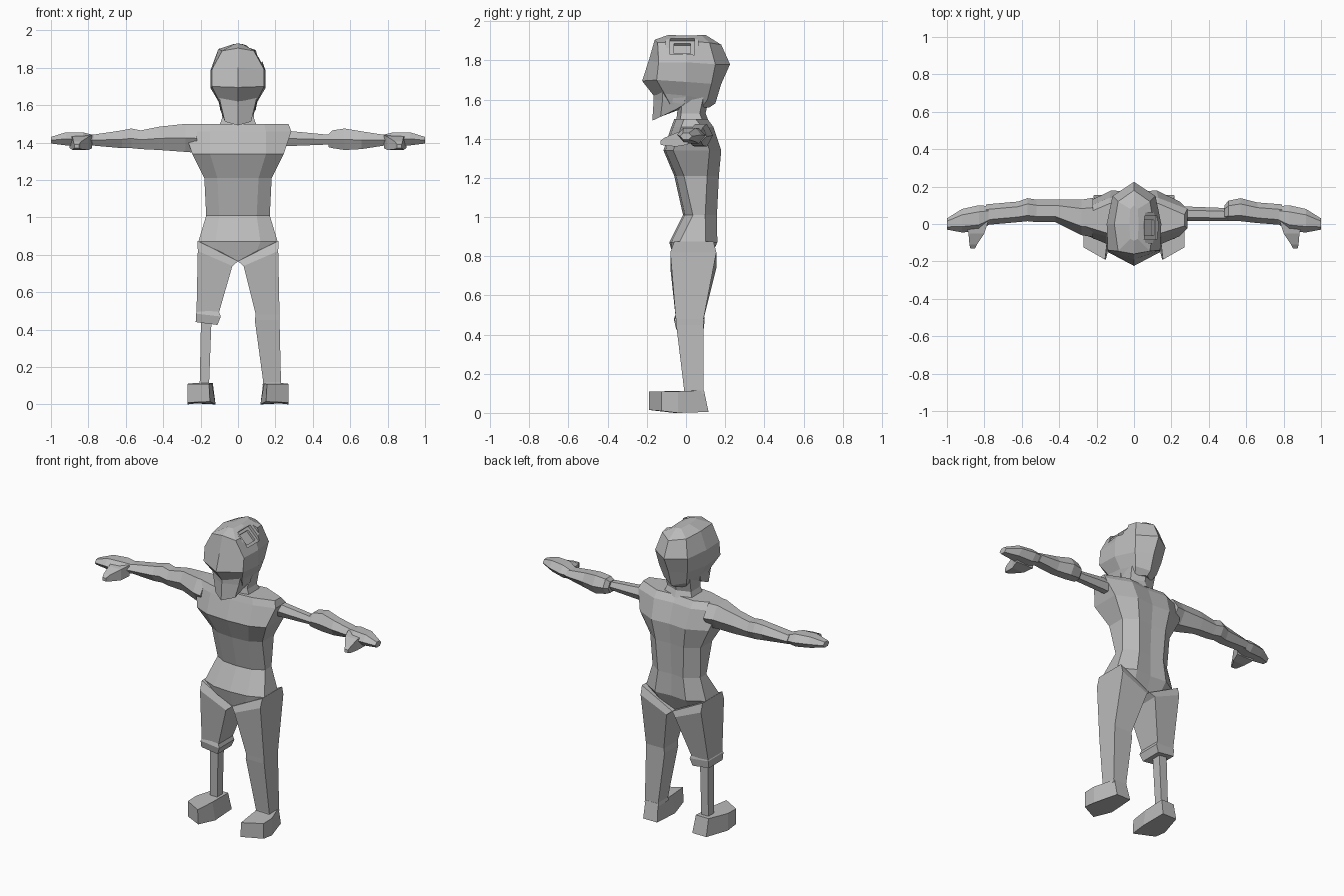
import bpy, bmesh, math
from mathutils import Vector

grey = bpy.data.materials.new("plain grey")
grey.diffuse_color = (0.5, 0.5, 0.5, 1)


def loft(name, rings):
    """Skin a list of equal-length point rings and cap both ends."""
    bm = bmesh.new()
    vs = [[bm.verts.new(p) for p in r] for r in rings]
    n = len(rings[0])
    for a, b in zip(vs, vs[1:]):
        for i in range(n):
            j = (i + 1) % n
            bm.faces.new((a[i], a[j], b[j], b[i]))
    bm.faces.new(vs[0])
    bm.faces.new(vs[-1])
    bmesh.ops.recalc_face_normals(bm, faces=bm.faces)
    me = bpy.data.meshes.new(name)
    bm.to_mesh(me)
    bm.free()
    me.materials.append(grey)
    ob = bpy.data.objects.new(name, me)
    bpy.context.collection.objects.link(ob)
    return ob


def mirrored(half):
    """Close a half outline (front centre to back centre) across x = 0."""
    return list(half) + [(-x, y, z) for x, y, z in half[-2:0:-1]]


def limb_x(name, side, sections):
    """Six-sided tube along x; sections are x, y0, y1, z0, z1."""
    rings = []
    for x, y0, y1, z0, z1 in sections:
        m, d = (z0 + z1) / 2, (y1 - y0) * 0.25
        rings.append([(side * x, y, z) for y, z in (
            (y0, m), (y0 + d, z1), (y1 - d, z1), (y1, m), (y1 - d, z0), (y0 + d, z0))])
    return loft(name, rings)


def limb_z(name, side, sections):
    """Four-sided tube along z; sections are z_inner, z_outer, x0, x1, y0, y1."""
    return loft(name, [[(side * x0, y0, zi), (side * x1, y0, zo),
                        (side * x1, y1, zo), (side * x0, y1, zi)]
                       for zi, zo, x0, x1, y0, y1 in sections])


# Torso: z, half width, front, back, front corner x, back corner x
torso = []
for z, w, f, b, cf, cb in ((1.50, .27, -.06, .11, .14, .13),
                           (1.46, .285, -.075, .14, .15, .13),
                           (1.34, .245, -.115, .18, .15, .12),
                           (1.21, .18, -.06, .168, .11, .10),
                           (1.01, .17, -.015, .158, .10, .09),
                           (.87, .212, -.085, .16, .12, .11)):
    torso.append(mirrored([(0, f, z), (cf, f + .01, z), (w, f + .05, z),
                           (w, b - .06, z), (cb, b, z), (0, b - .01, z)]))
# Pelvis drops to a V between the legs
torso.append(mirrored([(0, -.055, .765), (.10, -.07, .82), (.20, -.04, .86),
                       (.20, .10, .86), (.10, .13, .82), (0, .11, .765)]))
loft("torso", torso)

# Neck
loft("neck", [mirrored([(0, f, z), (w, f + .02, z), (w, b - .03, z), (0, b, z)])
              for z, w, f, b in ((1.49, .10, -.05, .115), (1.53, .085, -.045, .10),
                                 (1.62, .09, -.04, .12))])

# Head shell: ridge, crown, brow, widest line, lower rim
head = loft("head", [mirrored(r) for r in (
    [(0, -.09, 1.93), (.02, -.08, 1.926), (.025, 0, 1.926), (.02, .08, 1.926), (0, .10, 1.93)],
    [(0, -.16, 1.905), (.085, -.145, 1.89), (.105, 0, 1.90), (.085, .12, 1.89), (0, .18, 1.88)],
    [(0, -.19, 1.80), (.14, -.14, 1.79), (.146, 0, 1.79), (.115, .15, 1.78), (0, .225, 1.78)],
    [(0, -.224, 1.695), (.14, -.15, 1.70), (.146, 0, 1.69), (.10, .13, 1.68), (0, .18, 1.68)],
    [(0, -.165, 1.62), (.105, -.11, 1.63), (.105, 0, 1.62), (.08, .11, 1.60), (0, .15, 1.58)],
    [(0, -.12, 1.58), (.09, -.08, 1.575), (.085, 0, 1.57), (.06, .08, 1.56), (0, .12, 1.56)])])

# Pointed jaw
loft("jaw", [mirrored(r) for r in (
    [(0, -.165, 1.64), (.10, -.12, 1.64), (.105, 0, 1.63), (0, .02, 1.63)],
    [(0, -.165, 1.60), (.09, -.12, 1.595), (.095, -.01, 1.575), (0, 0, 1.575)],
    [(0, -.172, 1.492), (.07, -.13, 1.512), (.08, -.05, 1.55), (0, -.03, 1.55)])])

# Stepped square socket cut into one side of the crown
for k, (size, depth) in enumerate(((.165, .012), (.125, -.006), (.085, -.02))):
    s = size / 2
    c = Vector((.085, -.02, 1.865))
    nrm, up = Vector((1, 0, 1)).normalized(), Vector((-1, 0, 1)).normalized()
    quad = [(-1, -1), (1, -1), (1, 1), (-1, 1)]
    cutter = loft("socket_cutter", [
        [c + nrm * d + Vector((0, u * s, 0)) + up * (v * s * .85) for u, v in quad]
        for d in (depth, .12)])
    cutter.hide_render = True
    cutter.hide_viewport = True
    mod = head.modifiers.new("socket", 'BOOLEAN')
    mod.operation = 'DIFFERENCE'
    mod.solver = 'EXACT'
    mod.object = cutter

# Arms: one full sleeve, one thin upper arm with a bulky forearm
limb_x("full_arm", -1, [(.22, -.07, .14, 1.345, 1.50), (.28, -.06, .13, 1.35, 1.50),
                        (.42, .01, .13, 1.36, 1.485), (.52, .01, .13, 1.365, 1.465),
                        (.57, .015, .138, 1.37, 1.475), (.62, .01, .12, 1.37, 1.465),
                        (.79, -.005, .105, 1.385, 1.44)])
limb_x("thin_upper_arm", 1, [(.24, .015, .095, 1.38, 1.465), (.50, .015, .085, 1.39, 1.44)])
limb_x("bulky_forearm", 1, [(.485, .02, .10, 1.375, 1.445), (.505, .015, .125, 1.37, 1.465),
                            (.57, .015, .138, 1.36, 1.475), (.66, .005, .115, 1.365, 1.46),
                            (.79, -.005, .105, 1.385, 1.44)])

for side, label in ((-1, "peg"), (1, "full")):
    # Hand with thumb
    limb_x(label + "_side_hand", side, [(.77, 0, .095, 1.385, 1.44), (.83, -.04, .10, 1.375, 1.455),
                                        (.92, -.045, .08, 1.385, 1.455), (1.0, -.03, .03, 1.395, 1.43)])
    loft(label + "_side_thumb", [
        [(side * x0, y, z0), (side * x1, y, z0), (side * x1, y, z1), (side * x0, y, z1)]
        for y, x0, x1, z0, z1 in ((.01, .78, .90, 1.37, 1.44), (-.05, .80, .885, 1.36, 1.43),
                                  (-.11, .84, .88, 1.365, 1.405), (-.13, .85, .875, 1.37, 1.39))])
    # Foot, toed outward
    loft(label + "_side_foot", [[(side * x, y, z) for x, y, z in r] for r in (
        [(.125, .115, .005), (.225, .115, .005), (.27, -.04, 0), (.27, -.125, .01), (.15, -.19, .015), (.12, -.06, 0)],
        [(.135, .092, .115), (.225, .092, .115), (.27, -.04, .11), (.27, -.125, .108), (.155, -.19, .108), (.14, -.06, .112)])])

# Full leg and ankle
limb_z("full_leg", 1, [(.765, .875, 0, .216, -.06, .14), (.74, .82, .03, .215, -.08, .155),
                       (.48, .48, .095, .222, -.052, .09), (.45, .45, .09, .222, -.05, .09),
                       (.12, .12, .135, .23, -.01, .09), (.10, .10, .13, .23, -.01, .092)])
# Cropped thigh, cuff and peg
limb_z("cropped_thigh", -1, [(.765, .875, 0, .216, -.06, .14), (.74, .82, .03, .215, -.08, .155),
                             (.48, .48, .105, .222, -.052, .09)])
limb_z("cuff", -1, [(.51, .50, .108, .215, -.05, .088), (.47, .485, .092, .225, -.06, .095),
                    (.425, .44, .11, .226, -.05, .09)])
limb_z("peg", -1, [(.44, .44, .142, .198, .0, .06), (.10, .10, .155, .205, .01, .065)])
